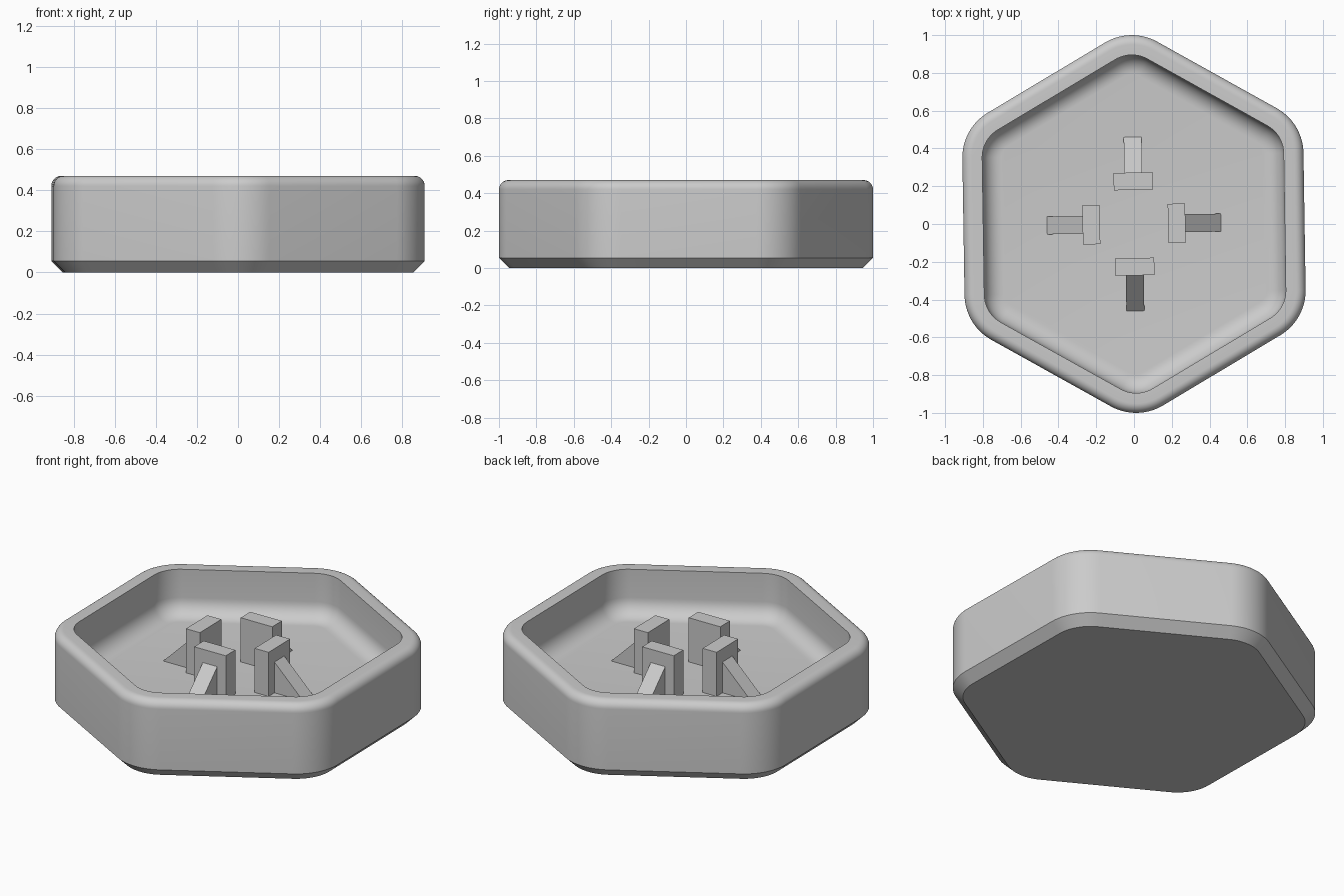
import bpy, bmesh
from math import sin, cos, pi, radians
from mathutils import Matrix

if "Cube" in bpy.data.objects:
    bpy.data.objects.remove(bpy.data.objects["Cube"])

GREY = (0.6, 0.6, 0.6, 1)
plastic = bpy.data.materials.new("grey_plastic")
plastic.use_nodes = True
plastic.diffuse_color = GREY
plastic.node_tree.nodes["Principled BSDF"].inputs["Base Color"].default_value = GREY

TURN = radians(0.9)        # slight twist of the whole piece
APOTHEM, CORNER = 0.903, 0.276
TOP, FLOOR, WALL = 0.47, 0.2, 0.105


def finish(bm, name):
    """Turn a bmesh into a finished object."""
    bmesh.ops.recalc_face_normals(bm, faces=bm.faces)
    bm.transform(Matrix.Rotation(TURN, 4, 'Z'))
    mesh = bpy.data.meshes.new(name)
    bm.to_mesh(mesh)
    bm.free()
    mesh.materials.append(plastic)
    obj = bpy.data.objects.new(name, mesh)
    bpy.context.collection.objects.link(obj)
    return obj


def hexagon(inset, steps=14):
    """Rounded hexagon outline, drawn in by an inset."""
    reach = (APOTHEM - CORNER) / cos(pi / 6)
    radius = CORNER - inset
    points = []
    for k in range(6):
        mid = pi / 2 + k * pi / 3
        for i in range(steps + 1):
            a = mid + (i / steps - 0.5) * pi / 3
            points.append((reach * cos(mid) + radius * cos(a),
                           reach * sin(mid) + radius * sin(a)))
    return points


def arc(inset, z, radius, start, end, steps=8):
    """Quarter round in the (inset, height) profile."""
    angles = [radians(start + (end - start) * i / steps) for i in range(steps + 1)]
    return [(inset + radius * cos(a), z + radius * sin(a)) for a in angles]


# Tray: chamfered foot, rounded outer rim, sharp inner rim, coved floor
ROUND, COVE, FOOT = 0.05, 0.1, 0.055
profile = [(FOOT, 0), (0, FOOT)]
profile += arc(ROUND, TOP - ROUND, ROUND, 180, 90)
profile += [(WALL, TOP)]
profile += arc(WALL + COVE, FLOOR + COVE, COVE, 180, 270)

bm = bmesh.new()
rings = [[bm.verts.new((x, y, z)) for x, y in hexagon(d)] for d, z in profile]
for low, high in zip(rings, rings[1:]):
    for i in range(len(low)):
        j = (i + 1) % len(low)
        bm.faces.new((low[i], low[j], high[j], high[i]))
bm.faces.new(rings[0])
bm.faces.new(rings[-1])
tray = finish(bm, "hexagonal_tray")
bpy.ops.object.select_all(action='DESELECT')
tray.select_set(True)
bpy.context.view_layer.objects.active = tray
bpy.ops.object.shade_smooth_by_angle(angle=radians(30))


def extruded(bm, outline, width):
    """Extrude a (radius, height) outline sideways about the radial axis."""
    face = bm.faces.new([bm.verts.new((r, -width / 2, z)) for r, z in outline])
    new = bmesh.ops.extrude_face_region(bm, geom=[face])["geom"]
    moved = [v for v in new if isinstance(v, bmesh.types.BMVert)]
    bmesh.ops.translate(bm, verts=moved, vec=(0, width, 0))


# Four upright posts, each braced by a sloping gusset on its outer side
INNER, OUTER, TOE = 0.18, 0.272, 0.46
parts = {
    "post": ([(INNER, FLOOR), (OUTER, FLOOR), (OUTER, TOP - 0.005), (INNER, TOP - 0.005)], 0.208),
    "gusset": ([(OUTER, FLOOR), (TOE, FLOOR), (OUTER, FLOOR + 0.185)], 0.095),
}
for k, side in enumerate(("left", "back", "right", "front")):
    for part, (outline, width) in parts.items():
        bm = bmesh.new()
        extruded(bm, outline, width)
        bm.transform(Matrix.Rotation(k * pi / 2, 4, 'Z'))
        finish(bm, f"{side}_{part}")
